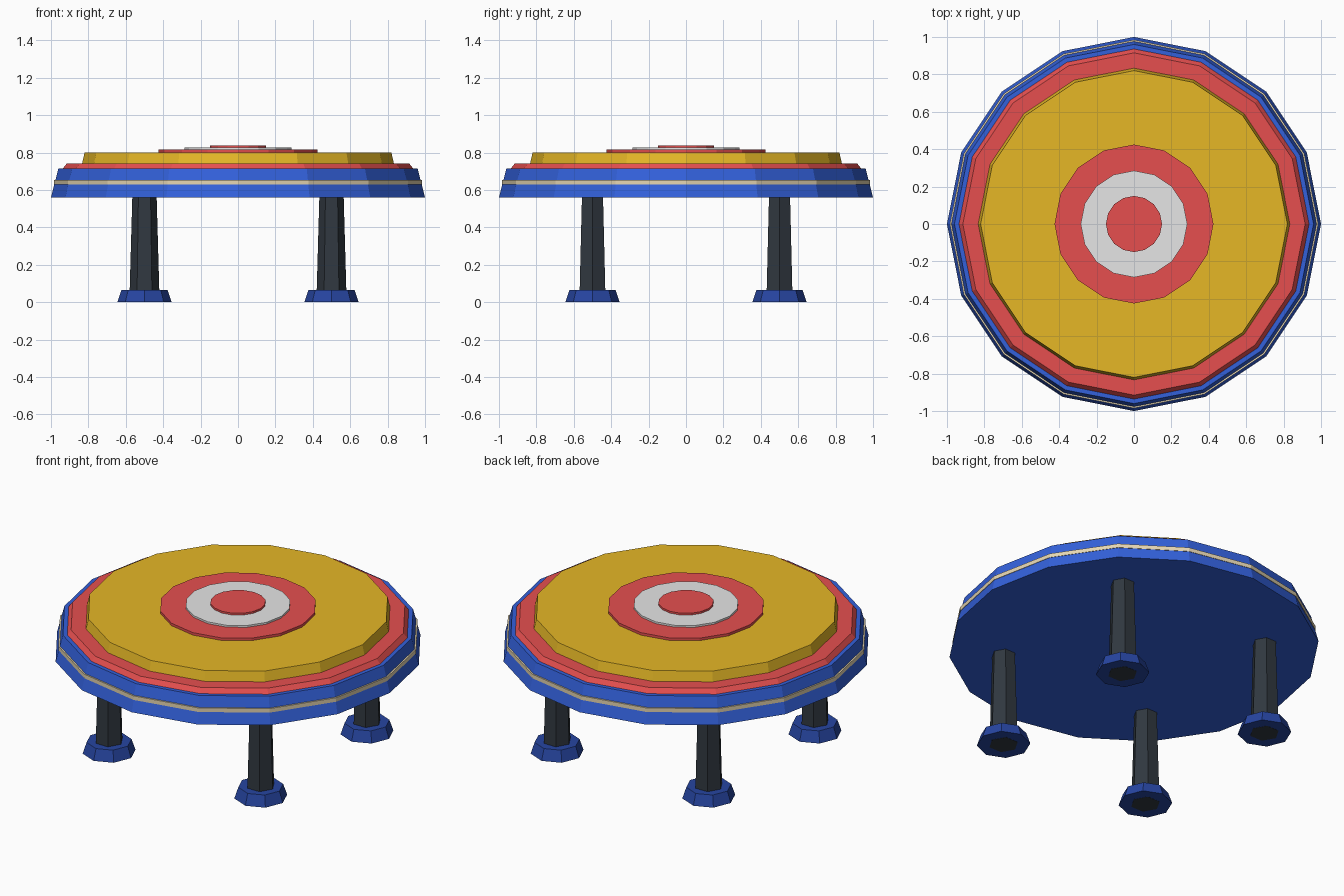
import bpy, bmesh
from math import cos, sin, tau

cube = bpy.data.objects.get("Cube")
if cube:
    bpy.data.objects.remove(cube, do_unlink=True)


def material(name, srgb):
    linear = [((c + 0.055) / 1.055) ** 2.4 for c in srgb] + [1.0]
    mat = bpy.data.materials.new(name)
    mat.use_nodes = True
    mat.diffuse_color = linear
    bsdf = mat.node_tree.nodes["Principled BSDF"]
    bsdf.inputs["Base Color"].default_value = linear
    bsdf.inputs["Roughness"].default_value = 0.8
    return mat


blue = material("bright blue", (0.20, 0.38, 0.86))
navy = material("dark blue", (0.15, 0.27, 0.63))
cream = material("cream", (0.90, 0.84, 0.70))
red = material("red", (0.90, 0.31, 0.31))
yellow = material("golden yellow", (0.90, 0.72, 0.15))
white = material("white", (0.90, 0.90, 0.90))
charcoal = material("charcoal", (0.19, 0.22, 0.25))


def turned(name, profile, sides, mat, x=0, y=0):
    """Closed faceted solid turned from (radius, height) pairs, bottom to top."""
    bm = bmesh.new()
    angles = [tau * i / sides for i in range(sides)]
    rings = [[bm.verts.new((r * cos(a), r * sin(a), z)) for a in angles]
             for r, z in profile]
    for low, high in zip(rings, rings[1:]):
        for i in range(sides):
            j = (i + 1) % sides
            bm.faces.new((low[i], low[j], high[j], high[i]))
    bm.faces.new(rings[0][::-1])
    bm.faces.new(rings[-1])
    mesh = bpy.data.meshes.new(name)
    bm.to_mesh(mesh)
    bm.free()
    mesh.materials.append(mat)
    obj = bpy.data.objects.new(name, mesh)
    obj.location = (x, y, 0)
    bpy.context.collection.objects.link(obj)
    return obj


# Round body with its trim stripe
turned("body", [(1.0, 0.56), (0.96, 0.715)], 16, blue)
turned("trim_stripe", [(0.985, 0.628), (0.985, 0.652)], 16, cream)

# Stepped top
turned("red_rim", [(0.94, 0.71), (0.915, 0.742)], 16, red)
turned("yellow_cushion", [(0.835, 0.735), (0.82, 0.80)], 16, yellow)

# Target discs
turned("outer_disc", [(0.425, 0.79), (0.425, 0.815)], 16, red)
turned("middle_disc", [(0.285, 0.805), (0.285, 0.826)], 16, white)
turned("centre_disc", [(0.15, 0.815), (0.15, 0.837)], 16, red)

# Four tapered legs on flared feet
for side, x in (("left", 0.5), ("right", -0.5)):
    for end, y in (("front", -0.5), ("back", 0.5)):
        turned(f"{end}_{side}_leg", [(0.081, 0), (0.065, 0.565)], 6, charcoal, x, y)
        turned(f"{end}_{side}_foot", [(0.145, 0.001), (0.123, 0.066)], 8, navy, x, y)
